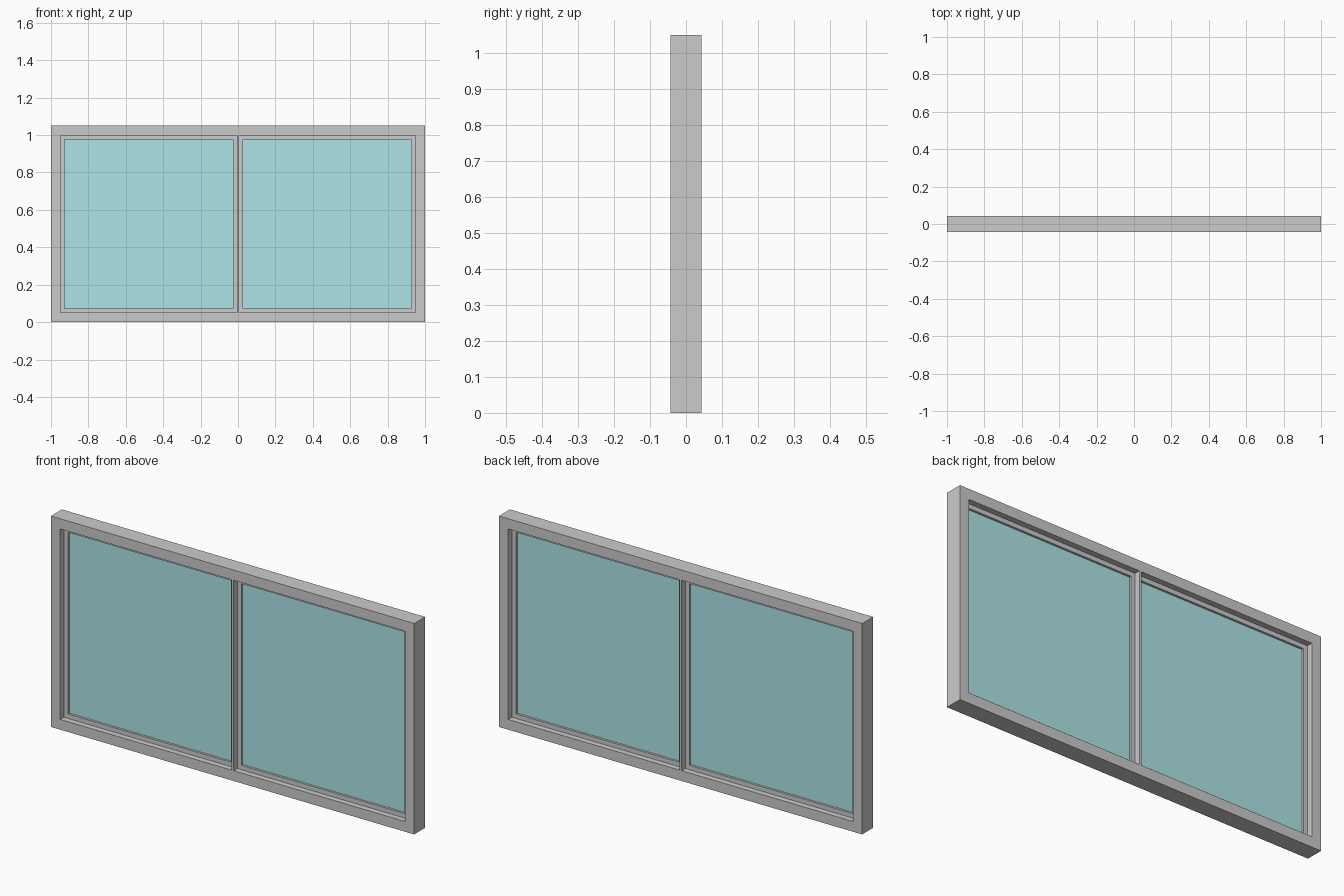
import bpy, bmesh

if "Cube" in bpy.data.objects:
    bpy.data.objects.remove(bpy.data.objects["Cube"])

W, H, D = 1.0, 1.05, 0.043      # half width, height, half depth
RIM, SASH = 0.051, 0.022        # outer frame and sash bar widths
MULL = 0.006                    # half width of centre mullion
SASH_D, GLASS_D = 0.014, 0.003  # half depths of sash and glass


def finish(name, bm, mat=None):
    bmesh.ops.recalc_face_normals(bm, faces=bm.faces)
    mesh = bpy.data.meshes.new(name)
    bm.to_mesh(mesh)
    bm.free()
    obj = bpy.data.objects.new(name, mesh)
    bpy.context.collection.objects.link(obj)
    if mat:
        mesh.materials.append(mat)
    return obj


def rect(x0, x1, z0, z1, inset=0.0):
    x0, x1, z0, z1 = x0 + inset, x1 - inset, z0 + inset, z1 - inset
    return [(x0, z0), (x1, z0), (x1, z1), (x0, z1)]


def ring(name, bounds, width, depth):
    """Rectangular frame with mitred corners."""
    bm = bmesh.new()
    outer, inner = rect(*bounds), rect(*bounds, width)
    loops = [[bm.verts.new((x, y, z)) for x, z in pts]
             for pts, y in ((outer, -depth), (inner, -depth), (inner, depth), (outer, depth))]
    for a in range(4):
        for i in range(4):
            p, q, j = loops[a], loops[(a + 1) % 4], (i + 1) % 4
            bm.faces.new((p[i], p[j], q[j], q[i]))
    return finish(name, bm)


def slab(name, bounds, depth, mat=None):
    """Solid rectangular panel or bar."""
    bm = bmesh.new()
    face = bm.faces.new([bm.verts.new((x, -depth, z)) for x, z in rect(*bounds)])
    ext = bmesh.ops.extrude_face_region(bm, geom=[face], use_keep_orig=True)
    moved = [v for v in ext["geom"] if isinstance(v, bmesh.types.BMVert)]
    bmesh.ops.translate(bm, verts=moved, vec=(0, 2 * depth, 0))
    return finish(name, bm, mat)


glass = bpy.data.materials.new("glass_teal")
glass.diffuse_color = (0.42, 0.79, 0.81, 1)
glass.use_nodes = True
glass.node_tree.nodes["Principled BSDF"].inputs["Base Color"].default_value = glass.diffuse_color

# Outer frame and centre mullion
ring("outer_frame", (-W, W, 0, H), RIM, D)
slab("centre_mullion", (-MULL, MULL, RIM, H - RIM), D)

# Left and right sashes with their panes
for side, x0, x1 in (("left", -W + RIM, -MULL), ("right", MULL, W - RIM)):
    ring(side + "_sash", (x0, x1, RIM, H - RIM), SASH, SASH_D)
    slab(side + "_pane", (x0 + SASH, x1 - SASH, RIM + SASH, H - RIM - SASH), GLASS_D, glass)
